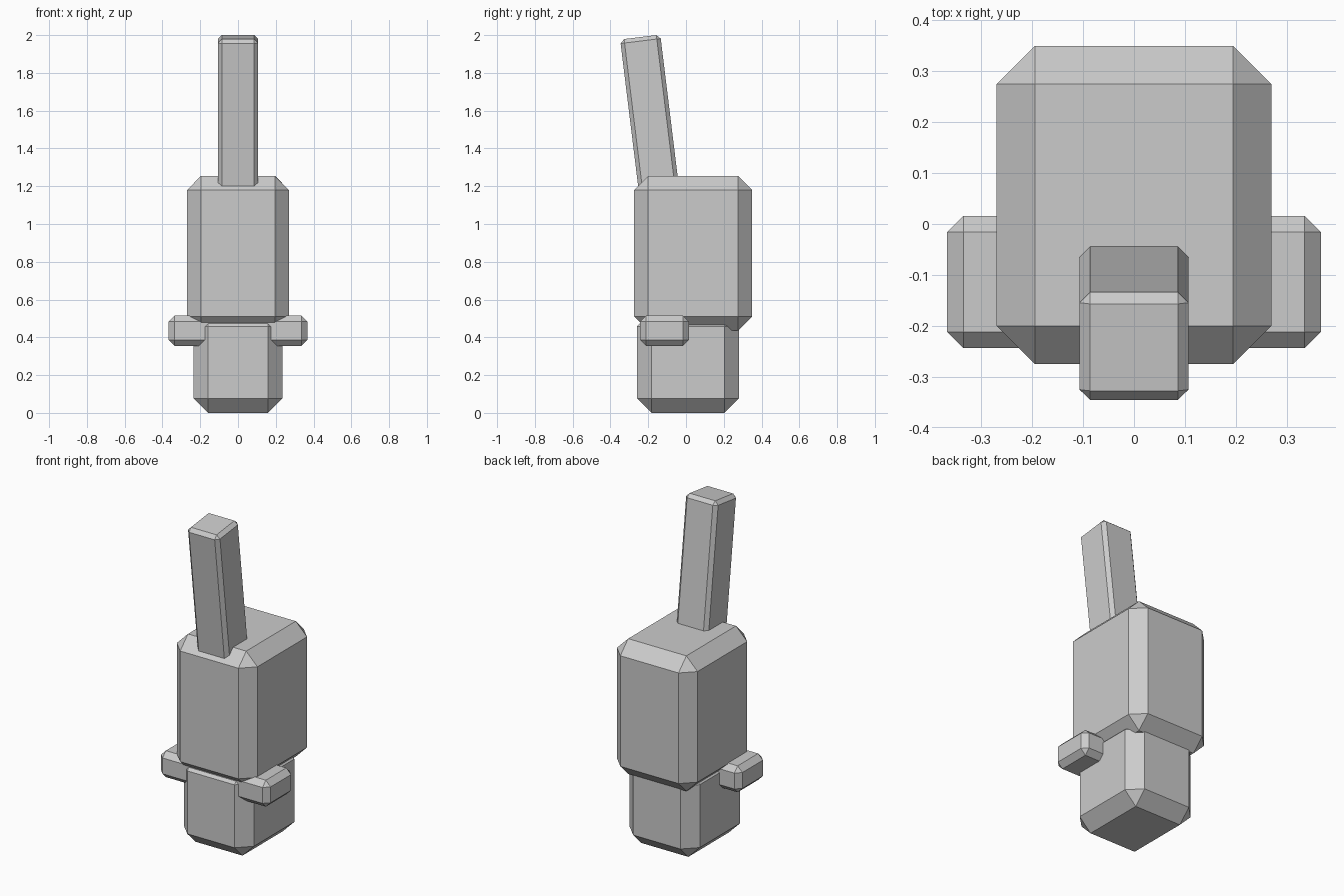
import bpy
import math
from mathutils import Matrix, Vector

if "Cube" in bpy.data.objects:
    bpy.data.objects.remove(bpy.data.objects["Cube"])


def chamfered_box(name, lo, hi, chamfer):
    """Box between two corners with single-cut chamfered edges."""
    lo, hi = Vector(lo), Vector(hi)
    bpy.ops.mesh.primitive_cube_add(size=1)
    ob = bpy.context.object
    ob.name = name
    ob.data.transform(Matrix.Translation((lo + hi) / 2) @ Matrix.Diagonal((*(hi - lo), 1)))
    bevel = ob.modifiers.new("chamfer", 'BEVEL')
    bevel.width = chamfer
    bevel.segments = 1
    bevel.limit_method = 'NONE'
    return ob


# Lower block standing on the ground
chamfered_box("lower_block", (-0.235, -0.26, 0), (0.235, 0.28, 0.535), 0.077)

# Main body
chamfered_box("upper_block", (-0.27, -0.275, 0.435), (0.27, 0.35, 1.255), 0.075)

# Cross bar through the joint between the blocks
chamfered_box("cross_bar", (-0.367, -0.244, 0.355), (0.367, 0.016, 0.515), 0.032)

# Leaning post: origin at its top centre, tilted towards the front
post = chamfered_box("leaning_post", (-0.107, -0.107, -0.9), (0.107, 0.107, 0), 0.021)
post.location = (0, -0.2425, 1.9895)
post.rotation_euler.x = math.radians(7)
